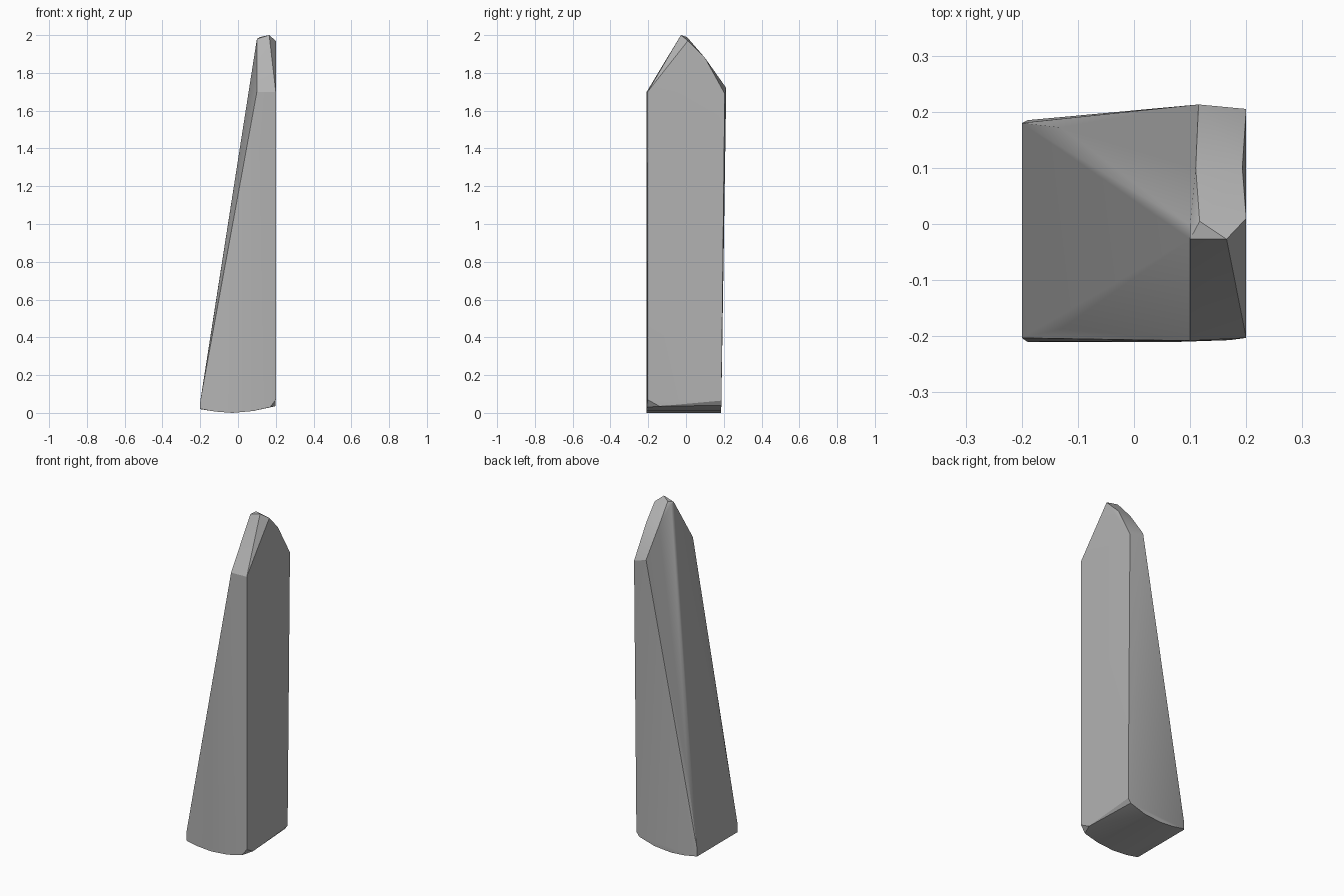
import bpy
import bmesh
from mathutils import Vector

# Remove the default object
default_object = bpy.data.objects.get("Cube")
if default_object:
    bpy.data.objects.remove(default_object, do_unlink=True)


def make_material(name, colour):
    """One flat colour shared by the viewport and the shader."""
    material = bpy.data.materials.new(name)
    material.use_nodes = True
    material.diffuse_color = colour
    shader = material.node_tree.nodes["Principled BSDF"]
    shader.inputs["Base Color"].default_value = colour
    shader.inputs["Roughness"].default_value = 0.8
    return material


def make_hull(name, points, material):
    """Wrap a convex stone skin around its carved corners."""
    mesh = bpy.data.meshes.new(name)
    bm = bmesh.new()
    for point in points:
        bm.verts.new(point)
    bmesh.ops.convex_hull(bm, input=bm.verts[:])
    loose = [vert for vert in bm.verts if not vert.link_faces]
    bmesh.ops.delete(bm, geom=loose, context="VERTS")
    bmesh.ops.recalc_face_normals(bm, faces=bm.faces[:])
    bm.to_mesh(mesh)
    bm.free()
    mesh.materials.append(material)
    stone = bpy.data.objects.new(name, mesh)
    bpy.context.collection.objects.link(stone)
    return stone


# Rounded foot: x, z outline shared by the front and back faces
foot_outline = [(-0.19, 0.02), (-0.12, 0.007), (-0.03, 0), (0.08, 0.01)]
corners = []
for x, z in foot_outline:
    corners.append(Vector((x, -0.21, z)))
    corners.append(Vector((x, 0.185, z)))

# Worn outer corners of the foot
corners += [
    Vector((-0.2, -0.203, 0.02)), Vector((-0.2, 0.18, 0.02)),
    Vector((-0.2, -0.203, 0.06)), Vector((-0.2, 0.18, 0.06)),
    Vector((0.17, -0.207, 0.03)), Vector((0.18, 0.187, 0.04)),
    Vector((0.2, -0.203, 0.07)), Vector((0.197, -0.14, 0.035)),
    Vector((0.197, 0.187, 0.065)),
]

# Sloping face, with long chamfers opening toward the shoulders
corners += [Vector((-0.13, y, 0.5)) for y in (-0.187, 0.172)]

# Shoulders below the point
corners += [
    Vector((0.1, -0.208, 1.7)), Vector((0.2, -0.203, 1.7)),
    Vector((0.115, 0.213, 1.72)), Vector((0.2, 0.205, 1.69)),
    Vector((0.193, 0.1, 1.88)), Vector((0.11, 0.1, 1.88)),
]

# Chipped point
corners += [
    Vector((0.1, -0.027, 1.98)), Vector((0.1, -0.002, 1.975)),
    Vector((0.117, 0.005, 1.99)), Vector((0.165, -0.027, 2)),
    Vector((0.2, 0.01, 1.97)),
]

grey_stone = make_material("grey stone", (0.45, 0.45, 0.45, 1))
stone = make_hull("standing_stone", corners, grey_stone)

# Smooth the worn faces while keeping the hard edges
bpy.ops.object.select_all(action="DESELECT")
stone.select_set(True)
bpy.context.view_layer.objects.active = stone
bpy.ops.object.shade_smooth_by_angle()
